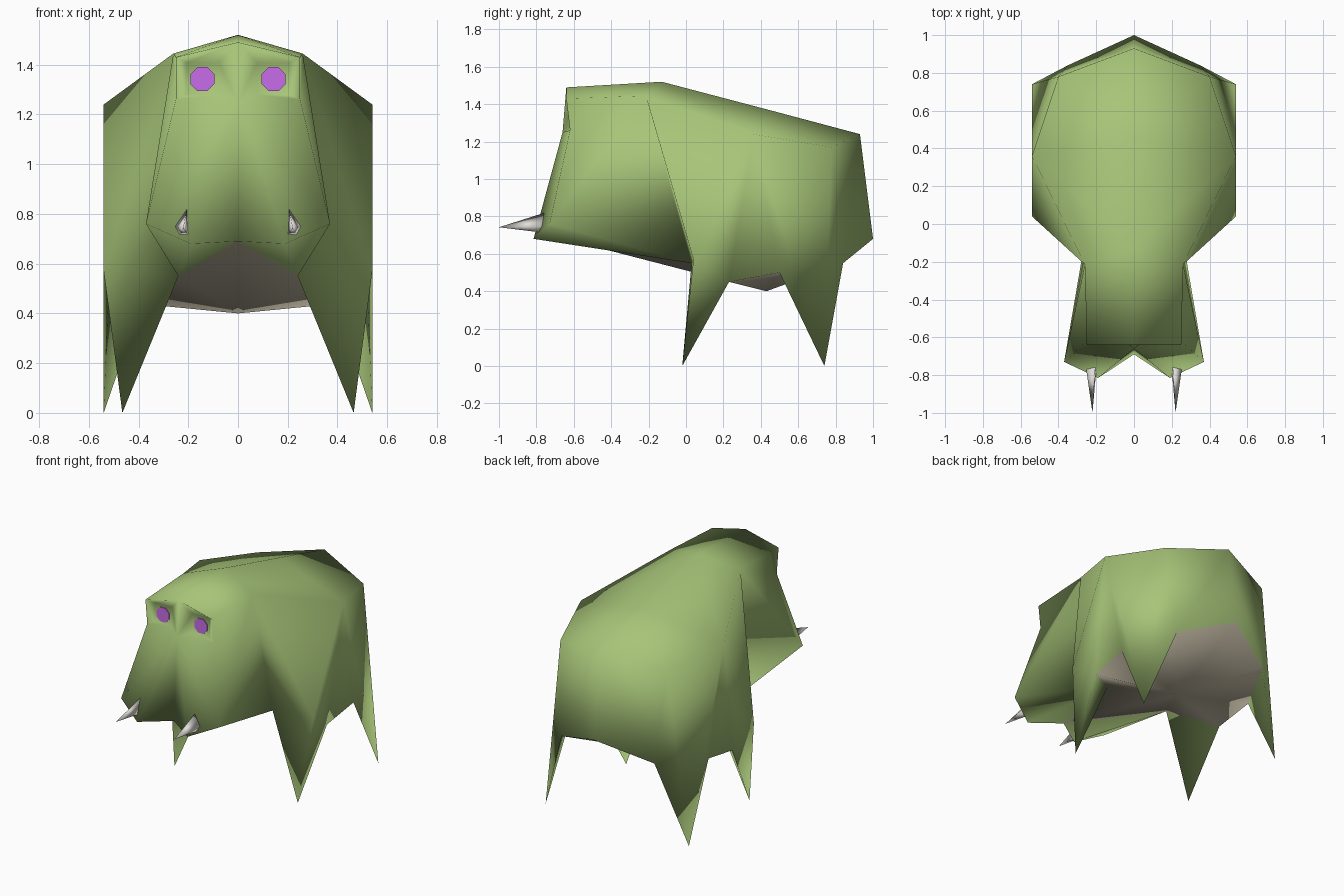
import bpy, bmesh, math
from mathutils import Matrix

if "Cube" in bpy.data.objects:
    bpy.data.objects.remove(bpy.data.objects["Cube"])


def material(name, rgb):
    m = bpy.data.materials.new(name)
    m.diffuse_color = (*rgb, 1)
    m.use_nodes = True
    m.node_tree.nodes["Principled BSDF"].inputs["Base Color"].default_value = m.diffuse_color
    return m


GREEN = material("green_hide", (0.39, 0.56, 0.19))
BELLY = material("tan_belly", (0.50, 0.45, 0.34))
PURPLE = material("purple_eye", (0.57, 0.15, 0.80))
IVORY = material("ivory_tusk", (0.75, 0.73, 0.68))


def finish(name, bm, mats, angle):
    bmesh.ops.recalc_face_normals(bm, faces=bm.faces)
    me = bpy.data.meshes.new(name)
    bm.to_mesh(me)
    bm.free()
    ob = bpy.data.objects.new(name, me)
    bpy.context.collection.objects.link(ob)
    for m in mats:
        me.materials.append(m)
    bpy.ops.object.select_all(action='DESELECT')
    ob.select_set(True)
    bpy.context.view_layer.objects.active = ob
    bpy.ops.object.shade_smooth_by_angle(angle=math.radians(angle))
    return ob


# Landmarks of the right half
P = {
    "peak": (0, -0.13, 1.52), "spine": (0, 0.46, 1.365), "rump": (0, 0.93, 1.24),
    "tail": (0, 1.0, 0.68), "belly": (0, 0.43, 0.40),
    "shoulder": (0.26, -0.215, 1.445), "flank": (0.54, 0.36, 1.24), "hip": (0.40, 0.78, 1.17),
    "thigh": (0.35, 0.84, 0.55), "hind_toe": (0.54, 0.74, 0),
    "side_b": (0.52, 0.50, 0.50), "side_a": (0.51, 0.23, 0.45),
    "elbow": (0.54, 0.04, 0.57), "fore_toe": (0.465, -0.02, 0), "neck": (0.24, 0.03, 0.55),
    "brow": (0, -0.64, 1.49), "brow_side": (0.25, -0.64, 1.43),
    "nose": (0, -0.66, 1.25), "nose_side": (0.25, -0.62, 1.26),
    "cheek": (0.37, -0.73, 0.76), "lip": (0.19, -0.815, 0.68), "chin": (0, -0.69, 0.69),
    # shallow eye socket
    "socket_a": (0.078, -0.600, 1.407), "socket_b": (0.208, -0.600, 1.407),
    "socket_c": (0.208, -0.600, 1.280), "socket_d": (0.078, -0.600, 1.280),
}
HIDE = [
    # back and sides
    "peak shoulder flank spine", "spine flank hip rump", "rump hip thigh tail",
    "flank side_a side_b", "flank elbow side_a", "shoulder elbow flank", "shoulder neck elbow",
    # legs
    "hip hind_toe thigh", "flank hind_toe hip", "flank side_b hind_toe", "thigh hind_toe side_b",
    "elbow fore_toe side_a", "neck fore_toe elbow", "neck side_a fore_toe",
    # head
    "peak brow brow_side shoulder",
    "socket_a socket_b socket_c socket_d", "brow brow_side socket_b socket_a",
    "brow_side nose_side socket_c socket_b", "nose_side nose socket_d socket_c",
    "nose brow socket_a socket_d",
    "shoulder brow_side nose_side", "shoulder nose_side cheek", "shoulder cheek neck",
    "nose nose_side cheek lip", "nose lip chin", "cheek lip neck", "lip chin neck",
]
UNDER = ["chin neck belly", "neck side_a belly", "side_a side_b belly",
         "side_b thigh belly", "thigh tail belly"]

# Body: both halves welded on the centre line, smooth all over
bm = bmesh.new()
for s in (1, -1):
    v = {k: bm.verts.new((s * x, y, z)) for k, (x, y, z) in P.items()}
    for i, group in enumerate((HIDE, UNDER)):
        for names in group:
            f = bm.faces.new([v[n] for n in names.split()])
            f.material_index = i
bmesh.ops.remove_doubles(bm, verts=bm.verts, dist=1e-4)
finish("body", bm, [GREEN, BELLY], 180)

for s, side in ((1, "right"), (-1, "left")):
    # Eye: thin eight-sided plate in its socket
    bm = bmesh.new()
    bmesh.ops.create_cone(bm, cap_ends=True, segments=8, radius1=0.052, radius2=0.052, depth=0.009,
                          matrix=Matrix.Translation((s * 0.143, -0.602, 1.342))
                          @ Matrix.Rotation(math.pi / 2, 4, 'X') @ Matrix.Rotation(math.pi / 8, 4, 'Z'))
    finish(side + "_eye", bm, [PURPLE], 30)

    # Tusk: four-sided spike
    bm = bmesh.new()
    base = [bm.verts.new((s * x, -0.755, z))
            for x, z in ((0.205, 0.82), (0.255, 0.75), (0.235, 0.712), (0.198, 0.715))]
    tip = bm.verts.new((s * 0.22, -1.0, 0.742))
    bm.faces.new(base)
    for i in range(4):
        bm.faces.new((base[i], base[(i + 1) % 4], tip))
    finish(side + "_tusk", bm, [IVORY], 180)
